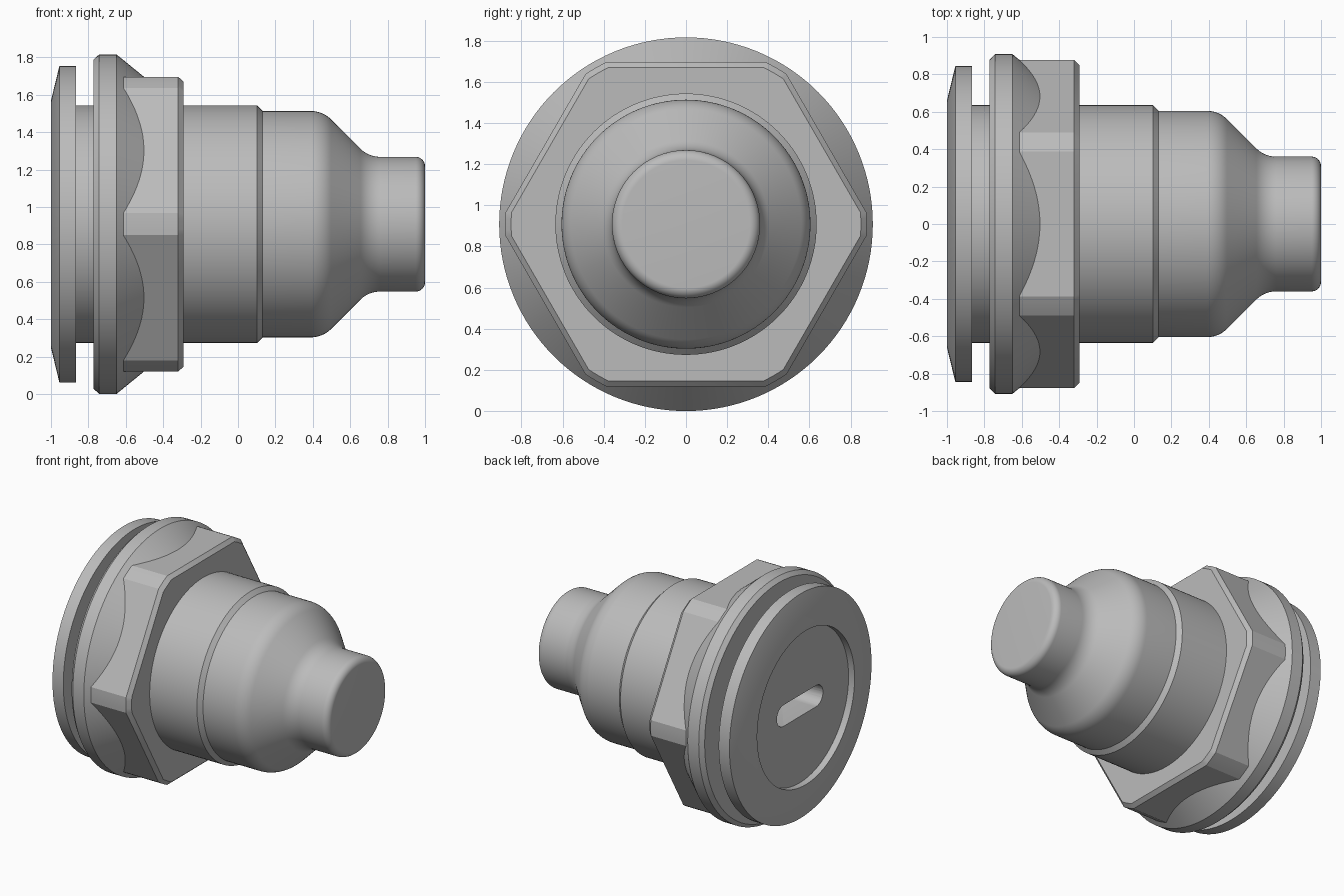
import bpy, bmesh, math
from mathutils import Matrix, Vector

old = bpy.data.objects.get("Cube")
if old:
    bpy.data.objects.remove(old, do_unlink=True)

AXIS_Z = 0.908
SEGMENTS = 128

metal = bpy.data.materials.new("grey metal")
metal.use_nodes = True
GREY = (0.5, 0.5, 0.5, 1)
metal.diffuse_color = GREY
metal.node_tree.nodes["Principled BSDF"].inputs["Base Color"].default_value = GREY


def finish(name, bm, smooth=True):
    """Turn a bmesh into an object lying on the horizontal axis."""
    bmesh.ops.remove_doubles(bm, verts=bm.verts, dist=1e-5)
    bmesh.ops.recalc_face_normals(bm, faces=bm.faces)
    mesh = bpy.data.meshes.new(name)
    bm.to_mesh(mesh)
    bm.free()
    mesh.materials.append(metal)
    obj = bpy.data.objects.new(name, mesh)
    bpy.context.collection.objects.link(obj)
    obj.location.z = AXIS_Z
    if smooth:
        smooth_object(obj)
    return obj


def smooth_object(obj):
    bpy.ops.object.select_all(action='DESELECT')
    obj.select_set(True)
    bpy.context.view_layer.objects.active = obj
    bpy.ops.object.shade_smooth_by_angle(angle=math.radians(25))


def rounded(profile, steps=8):
    """Expand (x, radius, fillet) corners into points, rounding where asked."""
    points = []
    for i, (x, r, fillet) in enumerate(profile):
        corner = Vector((x, r))
        if not fillet:
            points.append(corner)
            continue
        a = (Vector(profile[i - 1][:2]) - corner).normalized()
        b = (Vector(profile[i + 1][:2]) - corner).normalized()
        half = a.angle(b) / 2
        centre = corner + (a + b).normalized() * fillet / math.sin(half)
        start = corner + a * fillet / math.tan(half) - centre
        end = corner + b * fillet / math.tan(half) - centre
        for k in range(steps + 1):
            t = k / steps
            points.append(centre + (start * (1 - t) + end * t).normalized() * fillet)
    return points


def lathe(name, profile, ring=False, smooth=True):
    """Revolve a profile about the x axis."""
    bm = bmesh.new()
    verts = [bm.verts.new((p.x, 0, p.y)) for p in rounded(profile)]
    pairs = list(zip(verts, verts[1:]))
    if ring:
        pairs.append((verts[-1], verts[0]))
    edges = [bm.edges.new(pair) for pair in pairs]
    bmesh.ops.spin(bm, geom=verts + edges, cent=(0, 0, 0), axis=(1, 0, 0),
                   angle=math.tau, steps=SEGMENTS, use_merge=True)
    return finish(name, bm, smooth)


def prism(name, outline, x0, x1, chamfer=0, inset=0, smooth=True):
    """Extrude a (y, z) outline along x, with an optional chamfer at the far end."""
    bm = bmesh.new()
    face = bm.faces.new([bm.verts.new((x0, y, z)) for y, z in outline])
    sections = [(x1 - chamfer, 1)]
    if chamfer:
        sections.append((x1, 1 - inset))
    x = x0
    for target, scale in sections:
        geom = bmesh.ops.extrude_face_region(bm, geom=[face], use_keep_orig=(x == x0))["geom"]
        top = [g for g in geom if isinstance(g, bmesh.types.BMFace)][0]
        if face.is_valid and x != x0:
            bm.faces.remove(face)
        for v in top.verts:
            v.co = Vector((target, v.co.y * scale, v.co.z * scale))
        face, x = top, target
    return finish(name, bm, smooth)


# End cap: dished-edge disc with a shallow round recess and a neck
end_cap = lathe("end_cap", [
    (-0.95, 0, 0), (-0.95, 0.58, 0), (-1, 0.58, 0), (-1, 0.66, 0),
    (-0.955, 0.846, 0), (-0.865, 0.846, 0), (-0.865, 0.635, 0),
    (-0.55, 0.635, 0), (-0.55, 0, 0)], smooth=False)

# Round-ended slot cut into the recess
SLOT_R, SLOT_HALF = 0.08, 0.195
slot = []
for side in (1, -1):
    for k in range(13):
        a = -math.pi / 2 + math.pi * k / 12
        slot.append((side * (SLOT_HALF + SLOT_R * math.cos(a)), side * SLOT_R * math.sin(a)))
cutter = prism("slot_cutter", slot, -1.1, -0.66, smooth=False)
cutter.hide_render = True
cutter.hide_set(True)
cut = end_cap.modifiers.new("slot", 'BOOLEAN')
cut.operation = 'DIFFERENCE'
cut.solver = 'EXACT'
cut.object = cutter
bpy.ops.object.select_all(action='DESELECT')
end_cap.select_set(True)
bpy.context.view_layer.objects.active = end_cap
bpy.ops.object.modifier_apply(modifier="slot")
bpy.data.objects.remove(cutter, do_unlink=True)
smooth_object(end_cap)

# Flange ring with a conical front that meets the nut
lathe("flange", [
    (-0.772, 0.6, 0), (-0.772, 0.88, 0), (-0.742, 0.908, 0), (-0.65, 0.908, 0),
    (-0.45, 0.745, 0), (-0.45, 0.6, 0)], ring=True)

# Hexagonal nut with corners turned to a round
APOTHEM, CORNER_R = 0.788, 0.878
spread = math.acos(APOTHEM / CORNER_R)
corner_arc = math.pi / 3 - 2 * spread
hexagon = []
for i in range(6):
    start = math.pi / 2 + i * math.pi / 3 + spread
    for k in range(5):
        a = start + corner_arc * k / 4
        hexagon.append((CORNER_R * math.cos(a), CORNER_R * math.sin(a)))
prism("hex_nut", hexagon, -0.615, -0.292, chamfer=0.028, inset=0.032)

# Barrel with a chamfered shoulder
lathe("barrel", [
    (-0.5, 0, 0), (-0.5, 0.635, 0), (0.102, 0.635, 0), (0.132, 0.605, 0), (0.132, 0, 0)])

# Tapered nose and rounded tip
lathe("nose", [
    (0.1, 0, 0), (0.1, 0.605, 0), (0.453, 0.605, 0.152), (0.698, 0.36, 0.15),
    (1, 0.36, 0.05), (1, 0, 0)])
